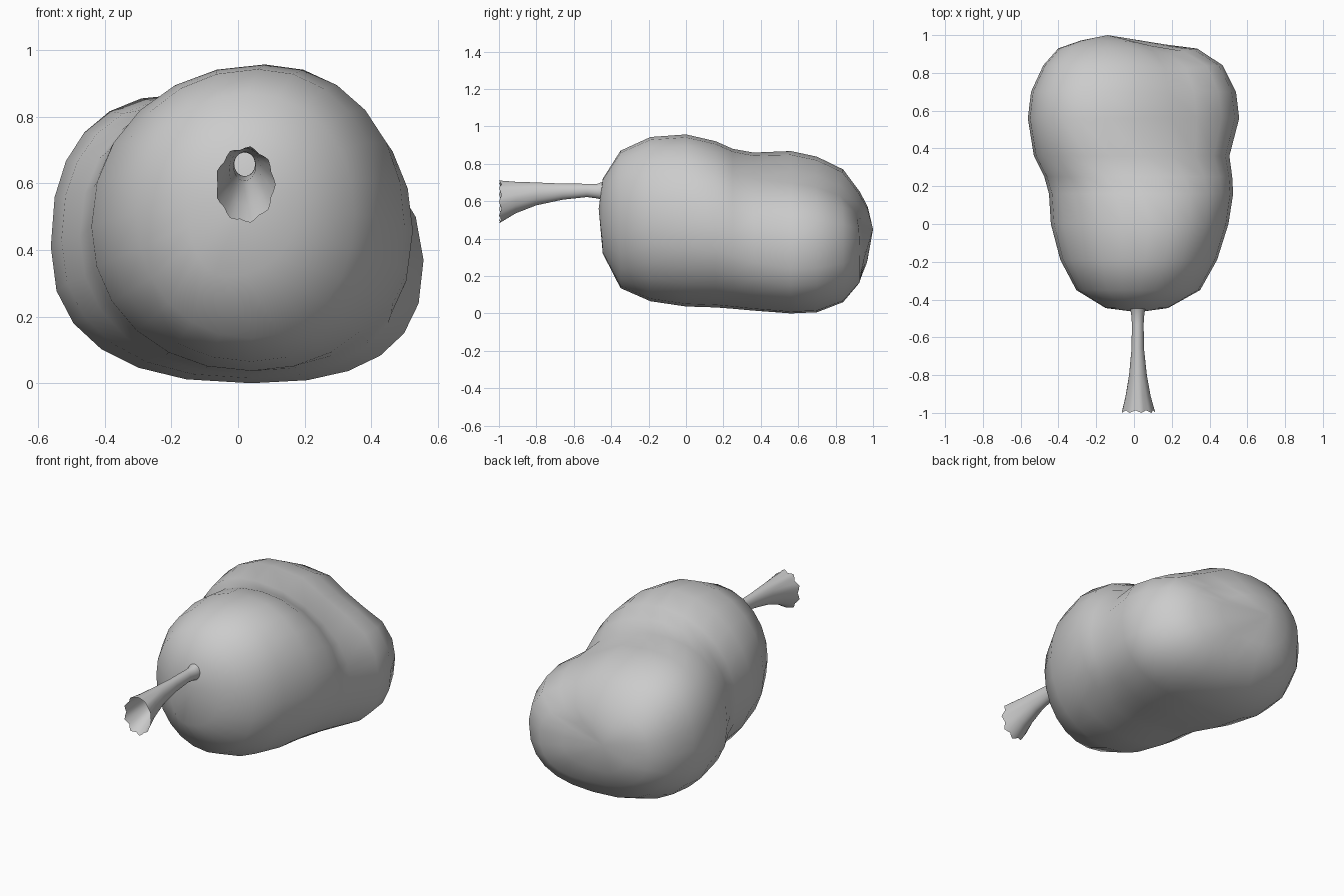
import bpy, bmesh, math

if "Cube" in bpy.data.objects:
    bpy.data.objects.remove(bpy.data.objects["Cube"])


def loft(name, rings, cap_start=None, cap_end=None):
    """Skin a list of vertex rings, optionally closing the ends at a point."""
    bm = bmesh.new()
    rows = [[bm.verts.new(p) for p in ring] for ring in rings]
    n = len(rows[0])
    for a, b in zip(rows, rows[1:]):
        for i in range(n):
            j = (i + 1) % n
            bm.faces.new((a[i], a[j], b[j], b[i]))
    if cap_start:
        tip = bm.verts.new(cap_start)
        for i in range(n):
            bm.faces.new((tip, rows[0][(i + 1) % n], rows[0][i]))
    if cap_end:
        tip = bm.verts.new(cap_end)
        for i in range(n):
            bm.faces.new((tip, rows[-1][i], rows[-1][(i + 1) % n]))
    for f in bm.faces:
        f.smooth = True
    if cap_start or cap_end:
        bmesh.ops.recalc_face_normals(bm, faces=bm.faces)
    mesh = bpy.data.meshes.new(name)
    bm.to_mesh(mesh)
    bm.free()
    obj = bpy.data.objects.new(name, mesh)
    bpy.context.collection.objects.link(obj)
    return obj


def ramp(v, a, b):
    t = min(1, max(0, (v - a) / (b - a)))
    return t * t * (3 - 2 * t)


def groove(x, y, z):
    """Shallow valley that splits the rear into a high left and low right lobe."""
    d = (x - 0.13 - 0.45 * (z - 0.45)) / 0.15
    k = 0.13 * math.exp(-d * d) * ramp(y, 0.28, 0.6) * ramp(z, 0.1, 0.4)
    return x + (0.05 - x) * k, y + (0.6 - y) * k * 0.7, z + (0.43 - z) * k


def egg_ring(y, left, right, bottom, top, x_top, z_mid, n=24):
    """Lopsided superellipse: each quadrant has its own half-axes."""
    ring = []
    rear = ramp(y, 0.1, 0.5)
    for i in range(n):
        a = 2 * math.pi * i / n
        c, s = math.cos(a), math.sin(a)
        power = 2.1 + rear * (0.3 if s < 0 or c < 0 else 0)
        u = math.copysign(abs(c) ** (2 / power), c)
        v = math.copysign(abs(s) ** (2 / power), s)
        x_mid = x_top if s > 0 else 0.04 * (1 if right > 0.2 else -1)
        x = x_mid + u * ((right - x_mid) if c > 0 else (x_mid - left))
        z = z_mid + v * ((top - z_mid) if s > 0 else (z_mid - bottom))
        # the right rear lobe hangs lower than the left one
        z -= 0.04 * rear * max(0, c) ** 2
        ring.append(groove(x, y, z))
    return ring


# Two-lobed body: y, left, right, bottom, top, crest x, widest z
sections = [
    (-0.445, -0.15, 0.18, 0.32, 0.72, 0.02, 0.53),
    (-0.35, -0.305, 0.35, 0.135, 0.87, 0.03, 0.51),
    (-0.19, -0.39, 0.44, 0.065, 0.943, 0.06, 0.49),
    (0.00, -0.44, 0.50, 0.037, 0.957, 0.08, 0.47),
    (0.16, -0.45, 0.525, 0.032, 0.92, 0.05, 0.46),
    (0.25, -0.475, 0.52, 0.025, 0.88, -0.01, 0.44),
    (0.36, -0.53, 0.505, 0.015, 0.86, -0.12, 0.43),
    (0.56, -0.562, 0.557, 0.00, 0.868, -0.16, 0.41),
    (0.70, -0.545, 0.54, 0.006, 0.838, -0.16, 0.41),
    (0.84, -0.48, 0.47, 0.06, 0.77, -0.14, 0.42),
    (0.93, -0.40, 0.34, 0.16, 0.65, -0.13, 0.43),
    (0.972, -0.28, 0.18, 0.26, 0.57, -0.14, 0.44),
]
loft("body", [egg_ring(*s) for s in sections],
     cap_start=(0.02, -0.467, 0.56), cap_end=(-0.14, 1.0, 0.45))

# Hollow flared stem: y, left, right, bottom, top, scallop depth
tube = [
    (-0.43, -0.025, 0.065, 0.60, 0.71, 0),
    (-0.475, -0.015, 0.055, 0.615, 0.692, 0),
    (-0.53, -0.011, 0.051, 0.622, 0.693, 0),
    (-0.66, -0.013, 0.053, 0.608, 0.694, 0),
    (-0.80, -0.026, 0.068, 0.578, 0.700, 0),
    (-0.91, -0.045, 0.088, 0.535, 0.704, 0.01),
    (-0.993, -0.067, 0.111, 0.483, 0.710, 0.045),
]
rings = []
for y, x0, x1, z0, z1, ruffle in tube:
    ring = []
    for i in range(36):
        a = 2 * math.pi * i / 36
        wave = math.cos(9 * a)
        k = 1 + ruffle * (wave - 0.5)
        ring.append(((x0 + x1) / 2 + k * math.cos(a) * (x1 - x0) / 2,
                     y - 0.15 * ruffle * wave,
                     (z0 + z1) / 2 + k * math.sin(a) * (z1 - z0) / 2))
    rings.append(ring)
loft("stem", rings[::-1])
